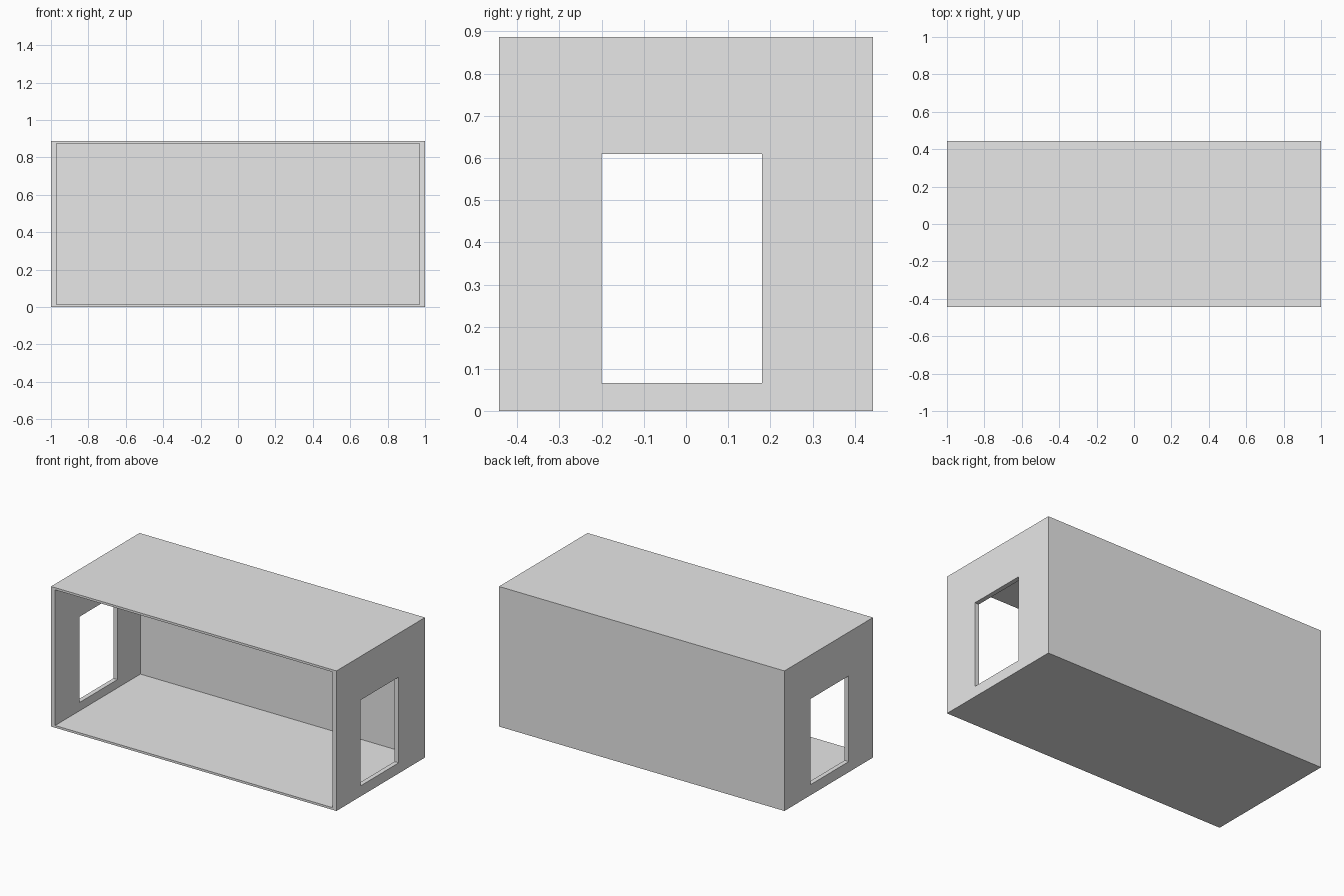
import bpy

default = bpy.data.objects.get("Cube")
if default:
    bpy.data.objects.remove(default, do_unlink=True)

# Overall size and wall thicknesses
HALF_X, HALF_Y, HEIGHT = 1.0, 0.443, 0.887
SIDE, BACK, SLAB = 0.029, 0.033, 0.014

grey = bpy.data.materials.new("light grey")
grey.use_nodes = True
colour = (0.8, 0.8, 0.8, 1)
grey.diffuse_color = colour
grey.node_tree.nodes["Principled BSDF"].inputs["Base Color"].default_value = colour


def box(name, low, high):
    """Axis-aligned box between two opposite corners."""
    centre = [(a + b) / 2 for a, b in zip(low, high)]
    bpy.ops.mesh.primitive_cube_add(size=1, location=centre)
    ob = bpy.context.object
    ob.name = name
    ob.scale = [b - a for a, b in zip(low, high)]
    bpy.ops.object.transform_apply(location=True, rotation=False, scale=True)
    ob.data.materials.append(grey)
    return ob


def cut(target, cutter):
    """Subtract the cutter from the target and discard it."""
    cutter.hide_render = True
    mod = target.modifiers.new("cut", 'BOOLEAN')
    mod.operation = 'DIFFERENCE'
    mod.solver = 'EXACT'
    mod.object = cutter
    bpy.context.view_layer.objects.active = target
    bpy.ops.object.modifier_apply(modifier=mod.name)
    bpy.data.objects.remove(cutter, do_unlink=True)


# Outer shell
shell = box("room_shell", (-HALF_X, -HALF_Y, 0), (HALF_X, HALF_Y, HEIGHT))

# Room interior, open at the front
cut(shell, box("interior_cutter",
               (SIDE - HALF_X, -HALF_Y - 0.1, SLAB),
               (HALF_X - SIDE, HALF_Y - BACK, HEIGHT - SLAB)))

# Matching openings through both end walls
for side in (-1, 1):
    xs = sorted((side * (HALF_X - 0.1), side * (HALF_X + 0.1)))
    cut(shell, box("opening_cutter", (xs[0], -0.2, 0.067), (xs[1], 0.18, 0.61)))
